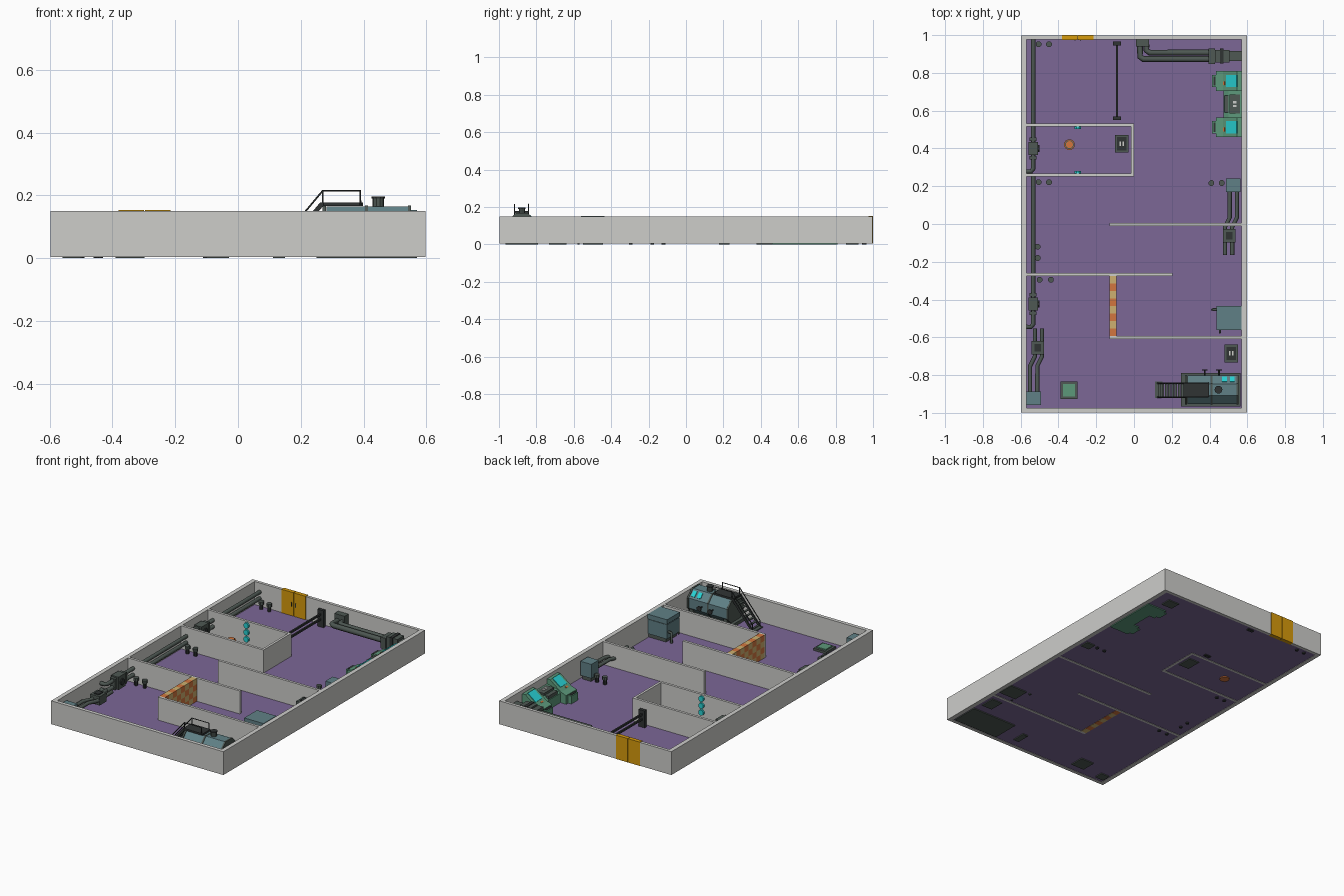
import bpy, bmesh, math
from mathutils import Matrix, Vector


def material(name, r, g, b):
    m = bpy.data.materials.new(name)
    m.diffuse_color = [((c / 255 + 0.055) / 1.055) ** 2.4 for c in (r, g, b)] + [1]
    return m


GREY = material("wall grey", 205, 205, 202)
PURPLE = material("floor purple", 124, 103, 150)
GOLD = material("door gold", 214, 155, 12)
ORANGE = material("orange", 210, 118, 62)
TAN = material("tan", 205, 176, 112)
DARK = material("dark metal", 78, 88, 83)
TEAL = material("steel teal", 96, 128, 134)
GREEN = material("console green", 92, 152, 122)
CYAN = material("cyan glow", 40, 210, 212)
BLACK = material("near black", 48, 52, 52)


def finish(name, mat, bm, mtx=None):
    if mtx:
        bmesh.ops.transform(bm, matrix=mtx, verts=bm.verts)
    bmesh.ops.recalc_face_normals(bm, faces=bm.faces)
    me = bpy.data.meshes.new(name)
    bm.to_mesh(me)
    bm.free()
    me.materials.append(mat)
    ob = bpy.data.objects.new(name, me)
    bpy.context.collection.objects.link(ob)
    return ob


def box(name, mat, x0, x1, y0, y1, z0, z1, mtx=None):
    bm = bmesh.new()
    bmesh.ops.create_cube(bm, size=1)
    for v in bm.verts:
        v.co = ((x0 + x1) / 2 + v.co.x * (x1 - x0), (y0 + y1) / 2 + v.co.y * (y1 - y0),
                (z0 + z1) / 2 + v.co.z * (z1 - z0))
    return finish(name, mat, bm, mtx)


def cyl(name, mat, c, r, h, axis="Z", n=8, r2=None):
    bm = bmesh.new()
    bmesh.ops.create_cone(bm, cap_ends=True, segments=n, radius1=r, radius2=r if r2 is None else r2, depth=h)
    turn = {"Z": Matrix(), "X": Matrix.Rotation(math.pi / 2, 4, "Y"), "Y": Matrix.Rotation(-math.pi / 2, 4, "X")}[axis]
    return finish(name, mat, bm, Matrix.Translation(c) @ turn @ Matrix.Rotation(math.pi / n, 4, "Z"))


def prism(name, mat, pts, y0, y1):
    """Extrude an x-z profile along y."""
    bm = bmesh.new()
    f = bm.faces.new([bm.verts.new((x, y0, z)) for x, z in pts])
    ext = bmesh.ops.extrude_face_region(bm, geom=[f])
    bmesh.ops.translate(bm, vec=(0, y1 - y0, 0), verts=[v for v in ext["geom"] if isinstance(v, bmesh.types.BMVert)])
    return finish(name, mat, bm)


def tube(name, mat, pts, r, mtx=None):
    cu = bpy.data.curves.new(name, "CURVE")
    cu.dimensions = "3D"
    cu.bevel_depth, cu.bevel_resolution, cu.use_fill_caps = r, 1, True
    sp = cu.splines.new("POLY")
    sp.points.add(len(pts) - 1)
    for p, co in zip(sp.points, pts):
        p.co = (*co, 1)
    cu.materials.append(mat)
    ob = bpy.data.objects.new(name, cu)
    bpy.context.collection.objects.link(ob)
    if mtx:
        ob.matrix_world = mtx
    return ob


# Floor and outer walls, with a gap for the door
H, Z0 = 0.15, 0.004
bm = bmesh.new()
bmesh.ops.create_grid(bm, x_segments=1, y_segments=1, size=1, matrix=Matrix.Translation((0, 0, 0.006)) @ Matrix.Diagonal((0.58, 0.98, 1, 1)))
finish("floor", PURPLE, bm)
for s in (-1, 1):
    box("side_wall", GREY, s * 0.57, s * 0.597, -0.997, 0.997, Z0, H)
box("front_wall", GREY, -0.57, 0.57, -0.997, -0.974, Z0, H)
box("back_wall_left", GREY, -0.57, -0.38, 0.978, 0.997, Z0, H)
box("back_wall_right", GREY, -0.215, 0.57, 0.978, 0.997, Z0, H)

# Inner walls
for x0, x1, y in ((-0.57, 0, 0.523), (-0.57, 0, 0.26), (-0.13, 0.57, -0.002), (-0.57, 0.205, -0.267), (-0.13, 0.57, -0.6)):
    box("inner_wall", GREY, x0, x1, y - 0.008, y + 0.008, Z0, H)
box("room_end_wall", GREY, -0.015, 0, 0.268, 0.515, Z0, H)

# Double door
for x0, x1, hx in ((-0.38, -0.299, -0.312), (-0.296, -0.215, -0.283)):
    box("door_leaf", GOLD, x0, x1, 0.975, 1.0, Z0, 0.153)
    box("door_handle", BLACK, hx - 0.003, hx + 0.003, 0.972, 0.975, 0.065, 0.09)
box("door_seam", BLACK, -0.299, -0.296, 0.98, 0.997, Z0, 0.15)

# Checkered barrier: cut into cells and coloured by parity
bar = box("checkered_barrier", TAN, -0.13, -0.093, -0.592, -0.275, Z0, H)
bar.data.materials.append(ORANGE)
bm = bmesh.new()
bm.from_mesh(bar.data)
dy, dz = 0.317 / 8, (H - Z0) / 4
for n, count, step, start in ((Vector((0, 1, 0)), 8, dy, -0.592), (Vector((0, 0, 1)), 4, dz, Z0)):
    for i in range(1, count):
        bmesh.ops.bisect_plane(bm, geom=bm.verts[:] + bm.edges[:] + bm.faces[:], plane_co=n * (start + i * step), plane_no=n)
for f in bm.faces:
    c = f.calc_center_median()
    f.material_index = (min(7, int((c.y + 0.592) / dy)) + min(3, int((c.z - Z0) / dz))) % 2
bm.to_mesh(bar.data)
bm.free()

# Pairs of bollards
for x, y in ((-0.505, 0.952), (-0.45, 0.952), (-0.505, 0.222), (-0.45, 0.222), (-0.51, -0.12), (-0.51, -0.18),
             (-0.5, -0.295), (-0.44, -0.295), (0.41, 0.217), (0.465, 0.217)):
    cyl("bollard_stem", BLACK, (x, y, 0.02), 0.011, 0.04)
    cyl("bollard_cap", DARK, (x, y, 0.045), 0.016, 0.018)

# Stacked pipe runs along the left wall, with a valve block and an elbow into the wall
for top, end in ((0.98, 0.278), (0.252, -0.545)):
    for z in (0.055, 0.095):
        tube("wall_pipe", DARK, [(-0.533, top, z), (-0.533, end + 0.015, z), (-0.545, end, z), (-0.572, end, z)], 0.012)
    mid = end + 0.122
    box("valve_block", DARK, -0.558, -0.508, mid - 0.035, mid + 0.035, 0.035, 0.115)
    for s in (-1, 1):
        box("valve_flange", DARK, -0.552, -0.515, mid + s * 0.04, mid + s * 0.058, 0.04, 0.11)
    cyl("valve_wheel", BLACK, (-0.504, mid, 0.075), 0.02, 0.008, "X")

# Pump units: tank box with two jogged pipes through a coupling, second one turned round
for cx, cy, ang in ((-0.53, -0.922, 0), (0.525, 0.205, math.pi)):
    m = Matrix.Translation((cx, cy, 0)) @ Matrix.Rotation(ang, 4, "Z")
    box("pump_box", TEAL, -0.038, 0.038, -0.036, 0.036, 0.03, 0.118, m)
    box("pump_foot", DARK, -0.03, 0.03, -0.028, 0.028, 0, 0.03, m)
    for x in (-0.02, 0.018):
        tube("pump_pipe", DARK, [(x, 0.03, 0.065), (x, 0.17, 0.065), (x + 0.025, 0.22, 0.065), (x + 0.025, 0.37, 0.065)], 0.011, m)
    box("pipe_coupling", DARK, -0.012, 0.054, 0.232, 0.302, 0.035, 0.09, m)
    box("coupling_cap", BLACK, 0.004, 0.038, 0.247, 0.287, 0.09, 0.096, m)

# Duct along the back wall
box("vent_box", DARK, 0.01, 0.08, 0.94, 0.978, 0.055, 0.12)
for o in (0, 0.034):
    tube("duct_pipe", DARK, [(0.032 + o, 0.95, 0.08), (0.032 + o, 0.885 + o, 0.08), (0.05 + o, 0.873 + o, 0.08), (0.42, 0.873 + o, 0.08)], 0.016)
box("duct_coupling", DARK, 0.395, 0.43, 0.848, 0.928, 0.04, 0.11)
box("duct_body", DARK, 0.43, 0.505, 0.856, 0.922, 0.0, 0.12)
box("duct_end", DARK, 0.505, 0.568, 0.862, 0.916, 0.04, 0.105)
box("duct_band", BLACK, 0.455, 0.475, 0.85, 0.928, 0.03, 0.124)

# Free-standing rail
for y in (0.56, 0.955):
    box("rail_post", BLACK, -0.112, -0.07, y - 0.01, y + 0.01, 0, 0.112)
for z in (0.055, 0.085):
    box("rail_bar", BLACK, -0.096, -0.086, 0.56, 0.955, z - 0.006, z + 0.006)

# Control console: two desks with sloping screens joined by a centre unit
for y0 in (0.46, 0.705):
    y1 = y0 + 0.105
    prism("console_desk", GREEN, [(0.435, 0), (0.435, 0.06), (0.47, 0.072), (0.545, 0.13), (0.568, 0.13), (0.568, 0)], y0, y1)
    box("console_front", GREEN, 0.413, 0.435, y0 + 0.02, y1 - 0.02, 0, 0.055)
    box("console_keys", BLACK, 0.42, 0.432, y0 + 0.028, y1 - 0.028, 0.055, 0.058)
    prism("console_screen", CYAN, [(0.492, 0.087), (0.488, 0.092), (0.543, 0.134), (0.547, 0.13)], y0 + 0.02, y1 - 0.02)
    prism("console_buttons", ORANGE, [(0.475, 0.074), (0.472, 0.078), (0.48, 0.084), (0.483, 0.08)], y0 + 0.03, y1 - 0.055)
prism("console_centre", GREEN, [(0.475, 0), (0.475, 0.065), (0.5, 0.085), (0.568, 0.1), (0.568, 0)], 0.565, 0.705)
box("console_panel", DARK, 0.505, 0.56, 0.585, 0.685, 0.08, 0.101)
for y in (0.625, 0.645):
    box("console_dial", GREY, 0.525, 0.542, y - 0.006, y + 0.006, 0.1, 0.104)
box("console_strip", DARK, 0.478, 0.5, 0.59, 0.68, 0.06, 0.088)

# Large cabinet with side pipes
box("cabinet_base", DARK, 0.45, 0.57, -0.55, -0.445, 0, 0.03)
box("cabinet_body", TEAL, 0.438, 0.57, -0.56, -0.437, 0.03, 0.12)
box("cabinet_seam", DARK, 0.441, 0.57, -0.557, -0.44, 0.12, 0.125)
box("cabinet_lid", TEAL, 0.436, 0.57, -0.562, -0.435, 0.125, 0.153)
tube("cabinet_pipe", DARK, [(0.44, -0.453, 0.07), (0.418, -0.453, 0.07), (0.418, -0.453, 0)], 0.008)
tube("cabinet_pipe_front", DARK, [(0.455, -0.55, 0.07), (0.455, -0.575, 0.07), (0.455, -0.575, 0)], 0.006)

# Small dark terminals
for x, y in ((-0.065, 0.425), (0.515, -0.685)):
    box("terminal_body", DARK, x - 0.036, x + 0.036, y - 0.047, y + 0.047, 0, 0.065)
    box("terminal_panel", BLACK, x - 0.026, x + 0.026, y - 0.035, y + 0.035, 0.065, 0.069)
    for o in (-0.007, 0.007):
        box("terminal_light", GREY, x + o - 0.004, x + o + 0.004, y - 0.012, y + 0.012, 0.069, 0.072)

# Barrel and wall lamps in the small room
cyl("barrel", ORANGE, (-0.342, 0.42, 0.03), 0.029, 0.06, n=12)
cyl("barrel_lid", DARK, (-0.342, 0.42, 0.061), 0.024, 0.006, n=12)
cyl("barrel_top", ORANGE, (-0.342, 0.42, 0.064), 0.019, 0.006, n=12)
for y, s in ((0.515, -1), (0.268, 1)):
    for z in (0.04, 0.083, 0.126):
        cyl("wall_lamp", CYAN, (-0.298, y + s * 0.006, z), 0.018, 0.012, "Y", r2=0.018)

# Floor hatch
box("hatch_frame", DARK, -0.39, -0.298, -0.926, -0.834, 0, 0.02)
box("hatch_lid", GREEN, -0.376, -0.312, -0.912, -0.848, 0.02, 0.027)

# Boiler
box("boiler_base", DARK, 0.25, 0.565, -0.965, -0.79, 0, 0.025)
cyl("boiler_tank", TEAL, (0.412, -0.877, 0.09), 0.081, 0.26, "X")
for x in (0.295, 0.53):
    box("boiler_saddle", DARK, x - 0.012, x + 0.012, -0.945, -0.81, 0.02, 0.07)
for x in (0.275, 0.41, 0.547):
    cyl("boiler_band", DARK, (x, -0.877, 0.09), 0.084, 0.01, "X")
cyl("boiler_stack", DARK, (0.447, -0.877, 0.175), 0.018, 0.035, n=10)
cyl("stack_rim", BLACK, (0.447, -0.877, 0.193), 0.021, 0.007, n=10)
for x in (0.48, 0.52):
    m = Matrix.Translation((x, -0.824, 0.143)) @ Matrix.Rotation(-math.pi / 4, 4, "X")
    box("boiler_window", CYAN, -0.013, 0.013, -0.018, 0.018, -0.002, 0.004, m)
for x in (0.375, 0.45):
    tube("boiler_valve", BLACK, [(x, -0.81, 0.09), (x, -0.77, 0.09)], 0.004)
    cyl("boiler_valve_wheel", BLACK, (x, -0.772, 0.09), 0.016, 0.005, "Y")

# Boiler stairs, deck and handrails
box("stair_foot", DARK, 0.112, 0.15, -0.922, -0.835, 0, 0.012)
box("deck", BLACK, 0.262, 0.398, -0.917, -0.84, 0.167, 0.178)
for i in range(8):
    x, z = 0.13 + i * 0.017, 0.015 + i * 0.0205
    box("stair_tread", DARK, x, x + 0.013, -0.912, -0.845, z, z + 0.005)
for y in (-0.917, -0.843):
    prism("stair_stringer", BLACK, [(0.113, 0.0), (0.133, 0.0), (0.272, 0.167), (0.262, 0.178)], y - 0.003, y + 0.003)
    tube("handrail", BLACK, [(0.13, y, 0.012), (0.13, y, 0.048), (0.27, y, 0.215), (0.39, y, 0.215), (0.39, y, 0.17)], 0.003)
    tube("handrail_post", BLACK, [(0.27, y, 0.17), (0.27, y, 0.215)], 0.003)
